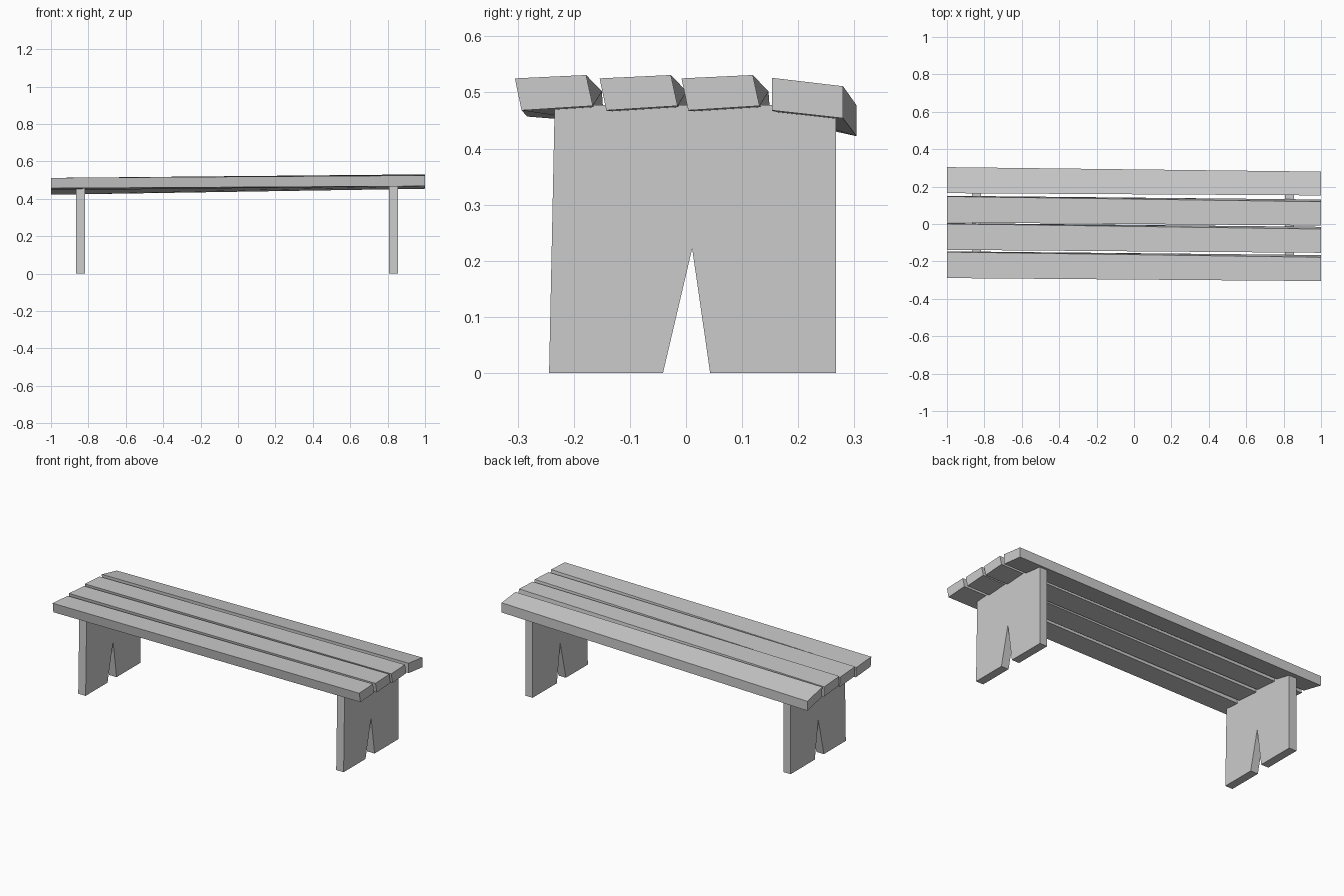
import bpy
import bmesh

cube = bpy.data.objects.get("Cube")
if cube:
    bpy.data.objects.remove(cube, do_unlink=True)

# Single plain wood colour
GREY = (0.6, 0.6, 0.6, 1)
mat = bpy.data.materials.new("light grey")
mat.use_nodes = True
mat.diffuse_color = GREY
mat.node_tree.nodes["Principled BSDF"].inputs["Base Color"].default_value = GREY


def loft(name, x0, ring0, x1, ring1):
    """Solid between two matching (y, z) outlines at x0 and x1."""
    bm = bmesh.new()
    a = [bm.verts.new((x0, y, z)) for y, z in ring0]
    b = [bm.verts.new((x1, y, z)) for y, z in ring1]
    bm.faces.new(a)
    bm.faces.new(b[::-1])
    n = len(a)
    for i in range(n):
        j = (i + 1) % n
        bm.faces.new((a[i], b[i], b[j], a[j]))
    bmesh.ops.recalc_face_normals(bm, faces=bm.faces)
    mesh = bpy.data.meshes.new(name)
    bm.to_mesh(mesh)
    bm.free()
    mesh.materials.append(mat)
    obj = bpy.data.objects.new(name, mesh)
    bpy.context.collection.objects.link(obj)
    return obj


def shift(ring, dy):
    return [(y + dy, z) for y, z in ring]


# Three matching seat planks, each slightly twisted along its length
right_end = [(-0.289, 0.512), (-0.150, 0.502), (-0.146, 0.446), (-0.283, 0.457)]
left_end = [(-0.305, 0.525), (-0.178, 0.531), (-0.166, 0.476), (-0.293, 0.468)]
for name, dy in (("front", 0), ("front_middle", 0.151), ("back_middle", 0.297)):
    loft(f"{name}_plank", -1, shift(right_end, dy), 1, shift(left_end, dy))

# Back plank droops towards the rear
loft("back_plank",
     -1, [(0.165, 0.508), (0.304, 0.477), (0.304, 0.422), (0.168, 0.452)],
     1, [(0.153, 0.526), (0.280, 0.511), (0.280, 0.454), (0.153, 0.468)])

# Board legs with a notch cut into the foot
leg = [(-0.244, 0), (-0.234, 0.478), (0.267, 0.478), (0.267, 0),
       (0.043, 0), (0.011, 0.222), (-0.041, 0)]
for name, x in (("right_leg", -0.842), ("left_leg", 0.832)):
    loft(name, x - 0.024, leg, x + 0.024, leg)
